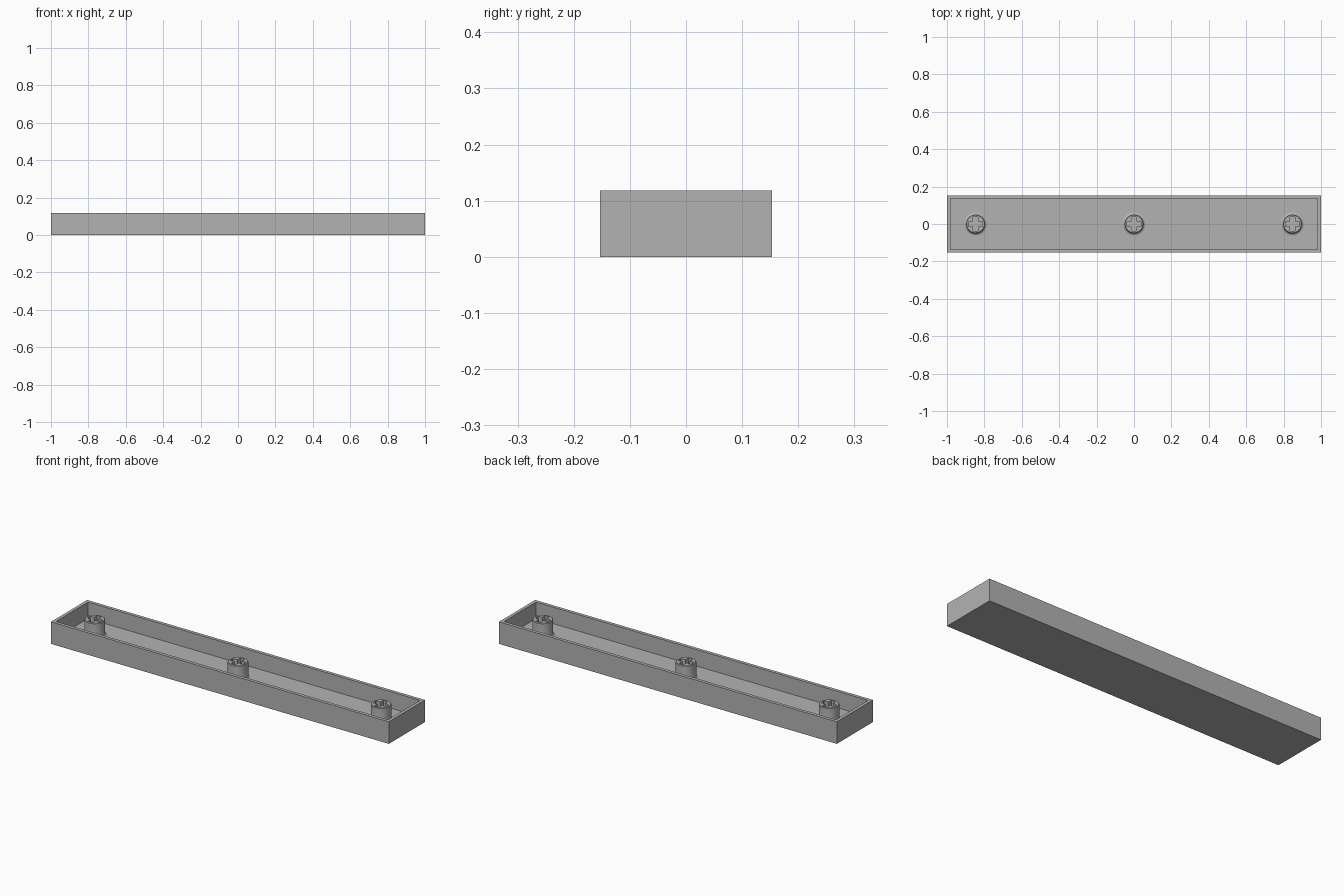
import bpy, bmesh, math

cube = bpy.data.objects.get("Cube")
if cube:
    bpy.data.objects.remove(cube, do_unlink=True)

LENGTH, DEPTH, HEIGHT = 2.0, 0.306, 0.118
WALL, FLOOR = 0.025, 0.03
POST_TOP, POST_R, FLARE = 0.116, 0.05, 0.013
POST_X = 0.847
SEGMENTS = 48

grey = bpy.data.materials.new("plain_grey")
grey.use_nodes = True
colour = (0.45, 0.45, 0.45, 1)
grey.diffuse_color = colour
grey.node_tree.nodes["Principled BSDF"].inputs["Base Color"].default_value = colour


def make_object(name, bm):
    bmesh.ops.recalc_face_normals(bm, faces=bm.faces)
    mesh = bpy.data.meshes.new(name)
    bm.to_mesh(mesh)
    bm.free()
    mesh.materials.append(grey)
    obj = bpy.data.objects.new(name, mesh)
    bpy.context.collection.objects.link(obj)
    return obj


def add_box(bm, size, z_low, z_high):
    verts = bmesh.ops.create_cube(bm, size=1)["verts"]
    for v in verts:
        v.co.x *= size[0]
        v.co.y *= size[1]
        v.co.z = z_high if v.co.z > 0 else z_low


# Open tray: inset the top face and sink it to the floor
bm = bmesh.new()
add_box(bm, (LENGTH, DEPTH), 0, HEIGHT)
top = max(bm.faces, key=lambda f: f.calc_center_median().z)
bmesh.ops.inset_region(bm, faces=[top], thickness=WALL)
wells = bmesh.ops.extrude_face_region(bm, geom=[top])
bmesh.ops.delete(bm, geom=[top], context="FACES_ONLY")
for item in wells["geom"]:
    if isinstance(item, bmesh.types.BMVert):
        item.co.z = FLOOR
make_object("tray", bm)


# Post outline: base, concave fillet, straight side, small rim chamfer
def post_profile():
    points = [(0, FLOOR - 0.005), (POST_R + FLARE, FLOOR - 0.005)]
    for i in range(6):
        a = math.radians(18 * i)
        points.append((POST_R + FLARE * (1 - math.sin(a)),
                       FLOOR + FLARE * (1 - math.cos(a))))
    return points + [(POST_R, POST_TOP - 0.003), (POST_R - 0.003, POST_TOP), (0, POST_TOP)]


def make_post(name, x):
    bm = bmesh.new()
    verts = [bm.verts.new((r, 0, z)) for r, z in post_profile()]
    edges = [bm.edges.new(pair) for pair in zip(verts, verts[1:])]
    bmesh.ops.spin(bm, geom=verts + edges, cent=(0, 0, 0), axis=(0, 0, 1),
                   angle=math.tau, steps=SEGMENTS)
    bmesh.ops.remove_doubles(bm, verts=bm.verts, dist=1e-5)
    post = make_object(name, bm)
    post.location.x = x
    return post


# Cross-shaped cutter, outlined by turning one arm four times
def make_cross(x):
    arm, half = 0.038, 0.013
    corners = []
    for turn in range(4):
        c, s = round(math.cos(turn * math.pi / 2)), round(math.sin(turn * math.pi / 2))
        for px, py in ((arm, -half), (arm, half), (half, half)):
            corners.append((px * c - py * s, px * s + py * c, FLOOR + 0.005))
    bm = bmesh.new()
    base = bm.faces.new([bm.verts.new(p) for p in corners])
    raised = bmesh.ops.extrude_face_region(bm, geom=[base])
    for item in raised["geom"]:
        if isinstance(item, bmesh.types.BMVert):
            item.co.z = HEIGHT + 0.02
    cutter = make_object("cross_cutter", bm)
    cutter.location.x = x
    return cutter


for name, x in (("right_post", -POST_X), ("middle_post", 0), ("left_post", POST_X)):
    post = make_post(name, x)
    cutter = make_cross(x)
    mod = post.modifiers.new("cross_socket", "BOOLEAN")
    mod.operation = "DIFFERENCE"
    mod.solver = "EXACT"
    mod.object = cutter
    bpy.ops.object.select_all(action="DESELECT")
    post.select_set(True)
    bpy.context.view_layer.objects.active = post
    bpy.context.view_layer.update()
    bpy.ops.object.modifier_apply(modifier=mod.name)
    bpy.data.objects.remove(cutter, do_unlink=True)
    bpy.ops.object.shade_smooth_by_angle(angle=math.radians(30))
